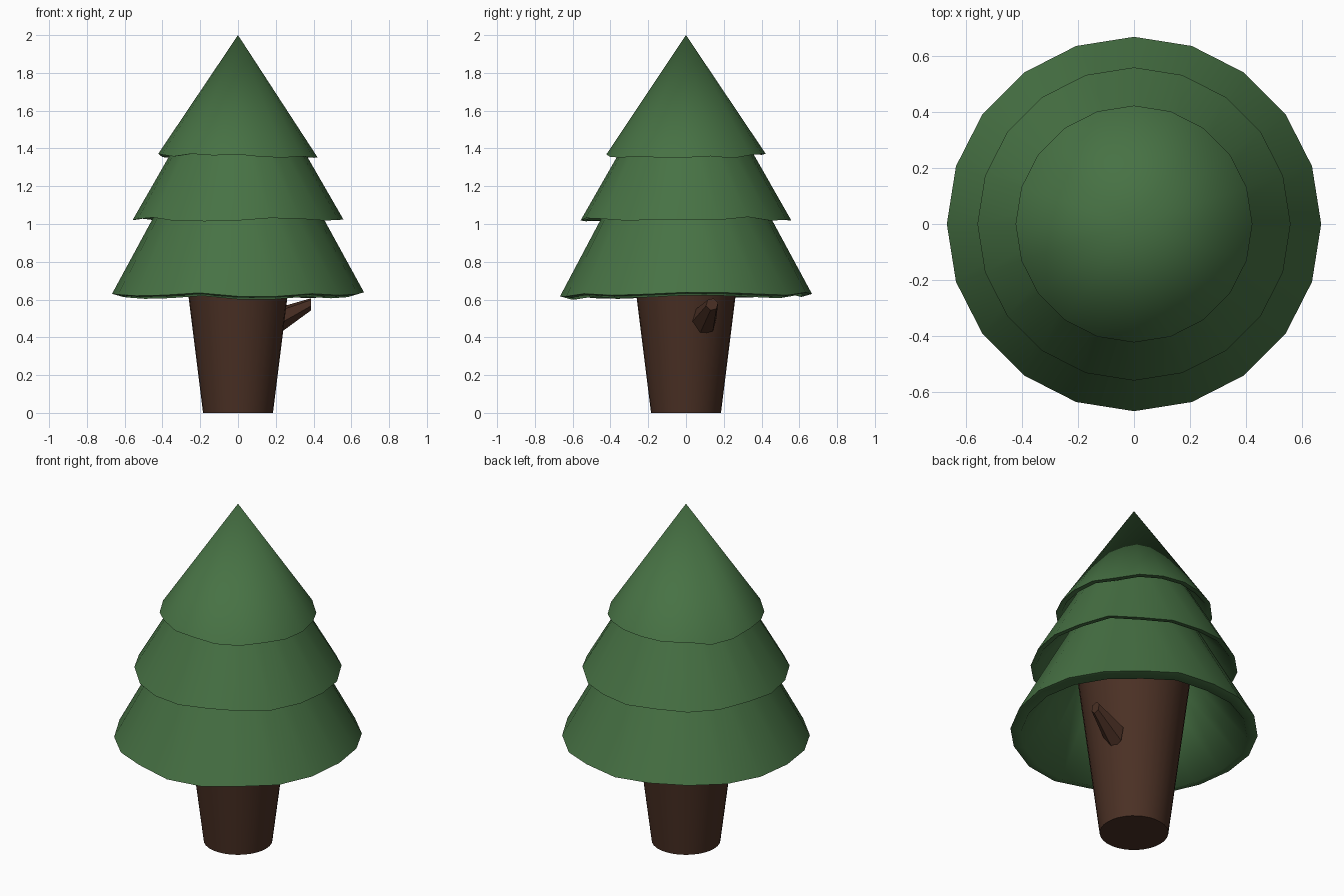
import bpy, bmesh, math, random
from mathutils import Vector

if "Cube" in bpy.data.objects:
    bpy.data.objects.remove(bpy.data.objects["Cube"])

random.seed(4)


def material(name, rgb):
    m = bpy.data.materials.new(name)
    m.diffuse_color = (*rgb, 1)
    m.use_nodes = True
    m.node_tree.nodes["Principled BSDF"].inputs["Base Color"].default_value = m.diffuse_color
    return m


GREEN = material("needles", (0.063, 0.168, 0.058))
BROWN = material("bark", (0.07, 0.03, 0.018))


def finish(name, bm, mat, angle):
    bmesh.ops.recalc_face_normals(bm, faces=bm.faces)
    me = bpy.data.meshes.new(name)
    bm.to_mesh(me)
    bm.free()
    me.materials.append(mat)
    me.shade_smooth()
    me.set_sharp_from_angle(angle=math.radians(angle))
    ob = bpy.data.objects.new(name, me)
    bpy.context.collection.objects.link(ob)
    return ob


def lathe(name, profile, sides, mat, angle=50, jitter=()):
    """Revolve (radius, z) points; radius 0 makes a pole, otherwise the loop is closed."""
    bm = bmesh.new()
    rings = []
    noise = [random.uniform(-1, 1) for _ in range(sides)]
    for k, (r, z) in enumerate(profile):
        if r == 0:
            rings.append([bm.verts.new((0, 0, z))] * sides)
            continue
        amp = jitter[k] if jitter else 0
        rings.append([bm.verts.new((r * math.cos(math.tau * i / sides),
                                    r * math.sin(math.tau * i / sides),
                                    z + amp * noise[i])) for i in range(sides)])
    if profile[0][0] > 0:
        rings.append(rings[0])
    for a, b in zip(rings, rings[1:]):
        for i in range(sides):
            j = (i + 1) % sides
            bm.faces.new(list(dict.fromkeys((a[i], a[j], b[j], b[i]))))
    return finish(name, bm, mat, angle)


# Trunk, widening upwards into the foliage
lathe("trunk", [(0, 0), (0.185, 0), (0.31, 1.0), (0, 1.0)], 32, BROWN)

# Hollow foliage tiers: outer skin, thin uneven lip, inner skin
tiers = [
    ("lower_foliage", (0.345, 1.225), (0.667, 0.628), (0.61, 0.612), (0.36, 1.0)),
    ("middle_foliage", (0.252, 1.555), (0.558, 1.025), (0.528, 1.028), (0.345, 1.25)),
]
for name, top, edge, inner, inner_top in tiers:
    lathe(name, [top, edge, inner, inner_top], 20, GREEN, 75, (0, 0.012, 0.012, 0))
lathe("top_foliage", [(0, 2.0), (0.422, 1.36), (0.39, 1.362), (0.25, 1.57), (0, 1.57)],
      20, GREEN, 75, (0, 0.013, 0.013, 0, 0))

# Broken branch stub on the right of the trunk
bm = bmesh.new()
base, tip = Vector((0.21, 0.09, 0.485)), Vector((0.387, 0.138, 0.575))
ends = []
for c, r in ((base, 0.074), (tip, 0.033)):
    ends.append([bm.verts.new((c.x, c.y + r * math.cos(math.tau * (i + 0.25) / 6),
                               c.z + r * math.sin(math.tau * (i + 0.25) / 6)))
                 for i in range(6)])
for i in range(6):
    j = (i + 1) % 6
    bm.faces.new((ends[0][i], ends[0][j], ends[1][j], ends[1][i]))
for e in ends:
    bm.faces.new(e)
finish("branch_stub", bm, BROWN, 20)
